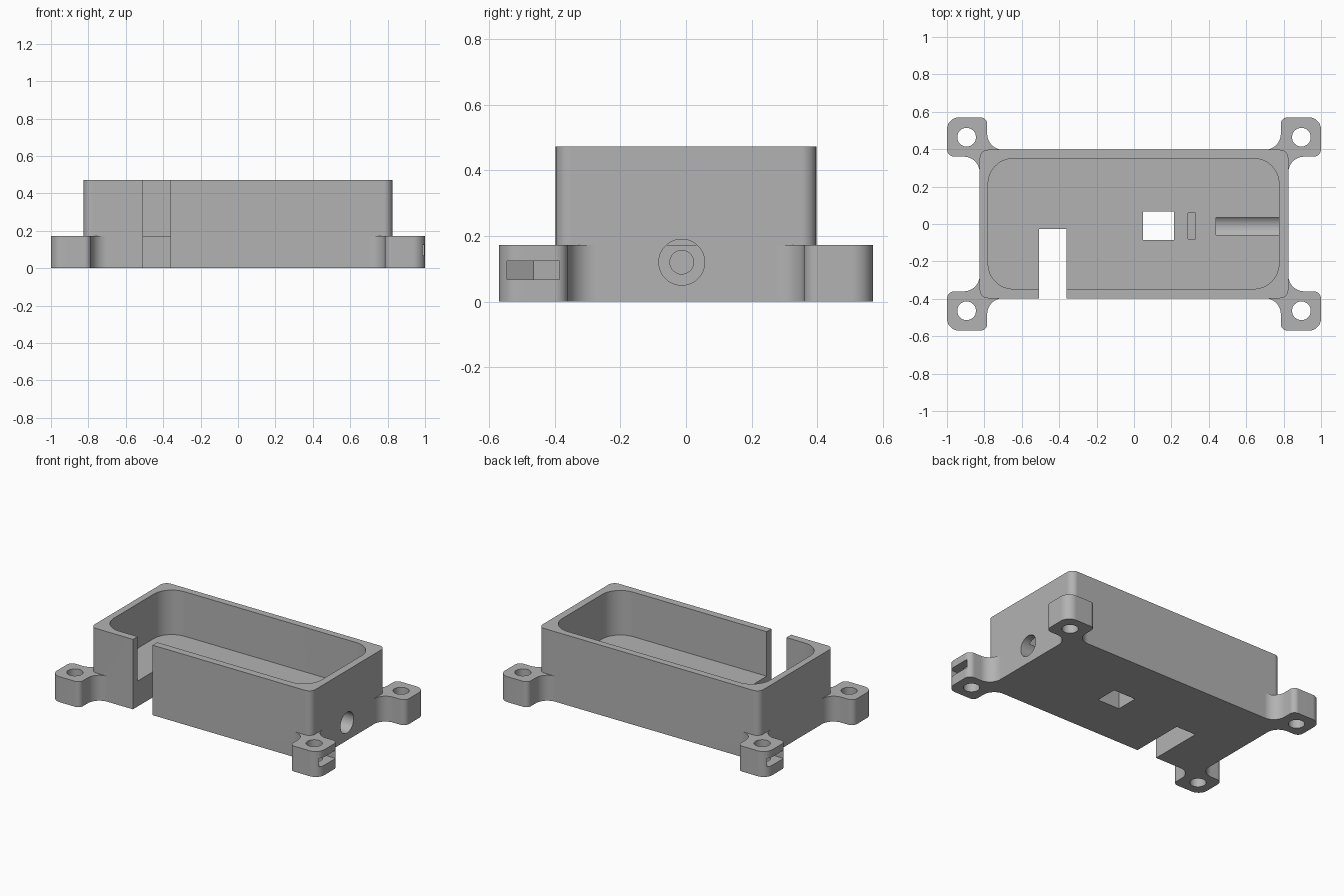
import bpy, bmesh, math
from mathutils import Vector, Matrix

if "Cube" in bpy.data.objects:
    bpy.data.objects.remove(bpy.data.objects["Cube"], do_unlink=True)

BASE_TOP, RIM = 0.172, 0.473

grey = bpy.data.materials.new("plain_grey")
grey.use_nodes = True
grey.diffuse_color = (0.45, 0.45, 0.45, 1)
grey.node_tree.nodes["Principled BSDF"].inputs["Base Color"].default_value = grey.diffuse_color


def make_object(name, bm):
    bmesh.ops.recalc_face_normals(bm, faces=bm.faces)
    mesh = bpy.data.meshes.new(name)
    bm.to_mesh(mesh)
    bm.free()
    mesh.materials.append(grey)
    obj = bpy.data.objects.new(name, mesh)
    bpy.context.collection.objects.link(obj)
    return obj


def rounded(corners, steps=12):
    """Turn (x, y, radius) corners into an outline with filleted corners."""
    out = []
    for i, (x, y, r) in enumerate(corners):
        p = Vector((x, y))
        if r == 0:
            out.append(p)
            continue
        a = (Vector(corners[i - 1][:2]) - p).normalized() * r
        b = (Vector(corners[(i + 1) % len(corners)][:2]) - p).normalized() * r
        for k in range(steps + 1):
            t = k / steps * math.pi / 2
            out.append(p + a * (1 - math.sin(t)) + b * (1 - math.cos(t)))
    return out


def prism(name, outline, z0, z1):
    bm = bmesh.new()
    face = bm.faces.new([bm.verts.new((x, y, z0)) for x, y in outline])
    top = bmesh.ops.extrude_face_region(bm, geom=[face])["geom"]
    verts = [v for v in top if isinstance(v, bmesh.types.BMVert)]
    bmesh.ops.translate(bm, verts=verts, vec=(0, 0, z1 - z0))
    return make_object(name, bm)


def box(name, x0, x1, y0, y1, z0, z1, r=0):
    corners = [(x0, y0, r), (x1, y0, r), (x1, y1, r), (x0, y1, r)]
    return prism(name, rounded(corners), z0, z1)


def cylinder(name, radius, length, centre, along_x=False):
    bm = bmesh.new()
    turn = Matrix.Rotation(math.pi / 2, 4, 'Y') if along_x else Matrix()
    bmesh.ops.create_cone(bm, cap_ends=True, segments=48, radius1=radius, radius2=radius,
                          depth=length, matrix=Matrix.Translation(centre) @ turn)
    return make_object(name, bm)


def combine(target, tool, operation):
    tool.hide_render = True
    mod = target.modifiers.new(operation, 'BOOLEAN')
    mod.operation, mod.solver, mod.object = operation, 'EXACT', tool
    bpy.context.view_layer.objects.active = target
    bpy.ops.object.modifier_apply(modifier=mod.name)
    bpy.data.objects.remove(tool, do_unlink=True)


# Base slab with four filleted mounting ears, mirrored from one quarter
quarter = [(0.825, 0.36, 0.085), (1, 0.36, 0.04), (1, 0.57, 0.065),
           (0.785, 0.57, 0.035), (0.785, 0.397, 0.085)]
corners = []
for sx, sy in ((1, 1), (-1, 1), (-1, -1), (1, -1)):
    part = [(x * sx, y * sy, r) for x, y, r in quarter]
    corners += part if sx * sy > 0 else part[::-1]
body = prism("enclosure", rounded(corners), 0, BASE_TOP)

# Tall rounded box joined to the base
combine(body, box("walls", -0.825, 0.825, -0.397, 0.397, 0, RIM, 0.045), 'UNION')

# Inner cavity, front cable slot, square floor opening and blind nut slot
cutters = [
    box("cavity", -0.78, 0.775, -0.347, 0.35, BASE_TOP, 0.6, 0.135),
    box("cable_slot", -0.508, -0.361, -0.6, -0.028, -0.1, 0.6),
    box("floor_opening", 0.048, 0.213, -0.085, 0.067, -0.1, 0.3),
    box("nut_slot", 0.288, 0.33, -0.08, 0.06, 0.05, 0.3),
    # Side bore and the narrower screw passage behind it
    cylinder("side_bore", 0.07, 0.5, (0.688, -0.013, 0.12), True),
    cylinder("screw_passage", 0.036, 0.4, (0.33, -0.013, 0.12), True),
]

# Screw holes in the ears
for sx in (1, -1):
    for sy in (1, -1):
        cutters.append(cylinder("ear_hole", 0.05, 0.5, (sx * 0.895, sy * 0.464, 0.1)))

# Nut pockets opening sideways in two opposite ears
for s in (1, -1):
    pocket = [(1.1, 0.545), (0.849, 0.545), (0.802, 0.465), (0.849, 0.385), (1.1, 0.385)]
    cutters.append(prism("nut_pocket", [(s * x, -s * y) for x, y in pocket], 0.067, 0.123))

for cutter in cutters:
    combine(body, cutter, 'DIFFERENCE')

# Smooth the fillets and bores, keep edges crisp and flats flat
bpy.ops.object.select_all(action='DESELECT')
body.select_set(True)
bpy.context.view_layer.objects.active = body
bpy.ops.object.shade_smooth_by_angle(angle=math.radians(30))
weighted = body.modifiers.new("flat_faces", 'WEIGHTED_NORMAL')
weighted.keep_sharp = True
